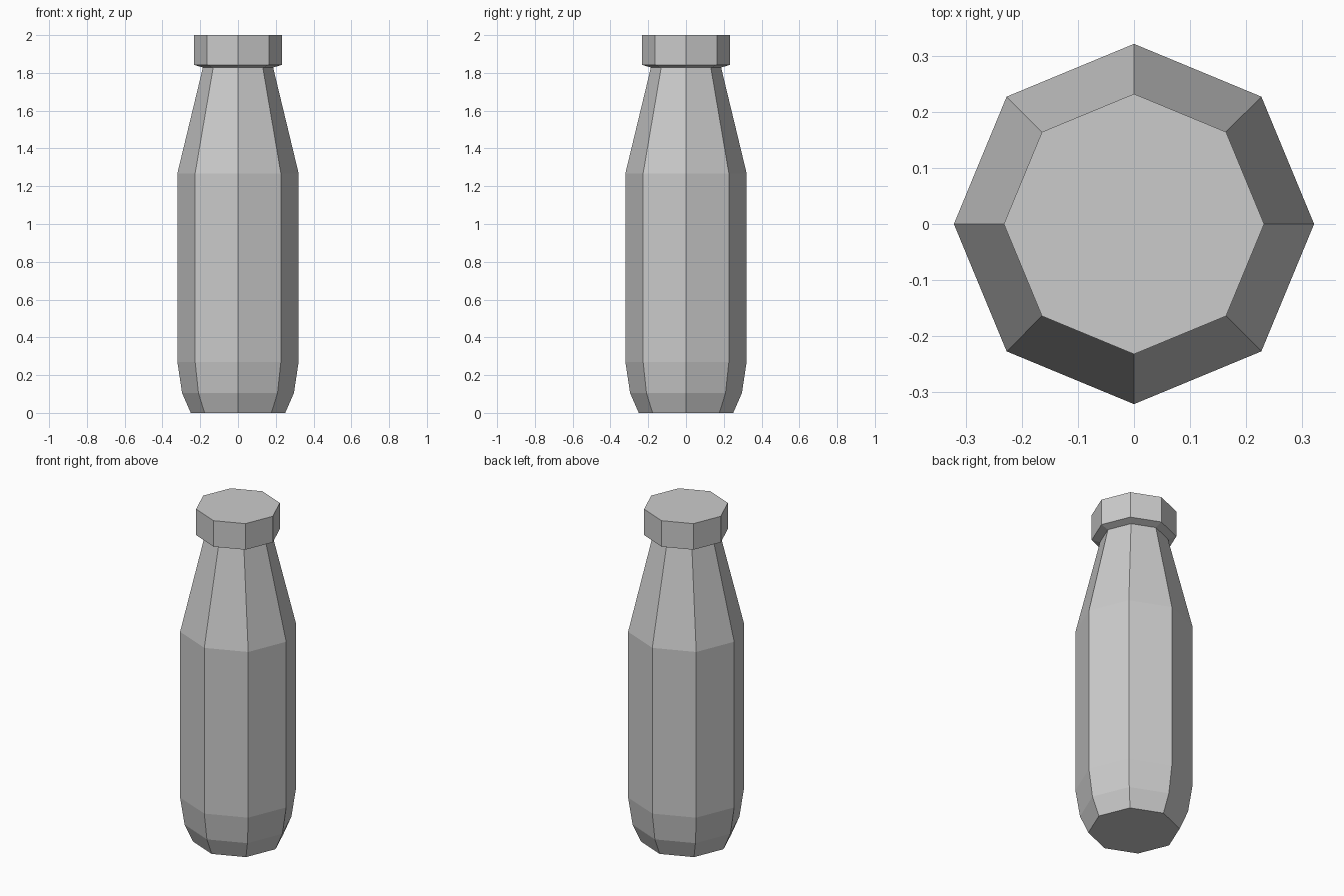
import bpy, bmesh
from math import cos, sin, pi

if "Cube" in bpy.data.objects:
    bpy.data.objects.remove(bpy.data.objects["Cube"])

SIDES = 8


def lathe(name, profile, close_bottom=False, close_top=False):
    """Faceted solid of revolution from (radius, height) pairs, listed upwards."""
    bm = bmesh.new()
    rings = [[bm.verts.new((r * cos(2 * pi * i / SIDES), r * sin(2 * pi * i / SIDES), z))
              for i in range(SIDES)] for r, z in profile]
    for low, high in zip(rings, rings[1:]):
        for i in range(SIDES):
            j = (i + 1) % SIDES
            bm.faces.new((low[i], low[j], high[j], high[i]))
    if close_bottom:
        bm.faces.new(rings[0][::-1])
    if close_top:
        bm.faces.new(rings[-1])
    mesh = bpy.data.meshes.new(name)
    bm.to_mesh(mesh)
    bm.free()
    obj = bpy.data.objects.new(name, mesh)
    bpy.context.collection.objects.link(obj)
    return obj


# Bottle: tapered foot, straight body, sloping shoulder up to the neck
lathe("bottle_body", [(0.25, 0), (0.296, 0.105), (0.321, 0.27), (0.321, 1.268),
                      (0.186, 1.828)], close_bottom=True)

# Cap: chamfered underside meeting the neck, flat top
lathe("bottle_cap", [(0.186, 1.828), (0.232, 1.843), (0.232, 2.0)], close_top=True)
